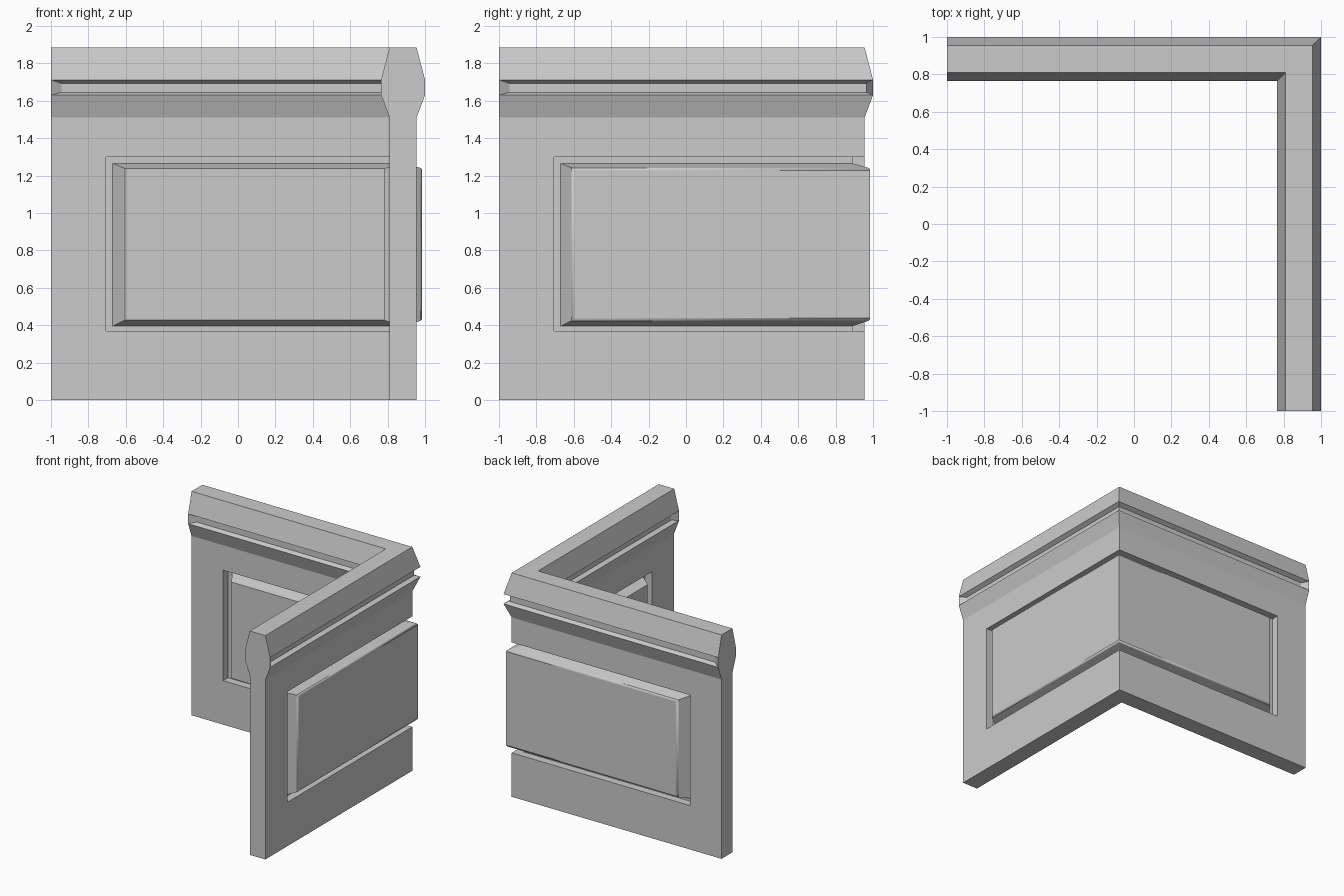
import bpy, bmesh

if "Cube" in bpy.data.objects:
    bpy.data.objects.remove(bpy.data.objects["Cube"])

MID = 0.8825                    # centre line of the wall thickness
WALL, CAP, GROOVE = 0.0725, 0.1175, 0.0825
WEB, PANEL = 0.0075, 0.1025     # half thickness of recess floor and raised panel


def half_section(mid_h, edge_h, bottom, top, groove):
    """Half thickness and height pairs, from the floor to the top of the cap."""
    low, high = bottom, top
    pts = [(WALL, 0), (WALL, 0.37), (edge_h, 0.37), (edge_h, 0.395),
           (mid_h, low), (mid_h, high),
           (edge_h, 1.265), (edge_h, 1.30), (WALL, 1.30), (WALL, 1.51)]
    if groove:
        pts += [(CAP, 1.63), (GROOVE, 1.645), (GROOVE, 1.693), (CAP, 1.712)]
    else:
        pts += [(CAP, 1.63), (CAP, 1.63), (CAP, 1.712), (CAP, 1.712)]
    return pts + [(WALL, 1.885)]


plain_end = half_section(WALL, WALL, 0.425, 1.24, False)
plain = half_section(WALL, WALL, 0.425, 1.24, True)
recess = half_section(WEB, WEB, 0.425, 1.24, True)
panel_edge = half_section(WEB, WEB, 0.395, 1.265, True)
panel_top = half_section(PANEL, WEB, 0.427, 1.238, True)

# Stations along one wing, ending in the mitred corner (None)
stations = [(-1.0, plain_end), (-0.945, plain), (-0.705, plain),
            (-0.705, recess), (-0.67, panel_edge), (-0.605, panel_top)]


def ring(bm, section, place):
    outer = [(MID + h, z) for h, z in section]
    inner = [(MID - h, z) for h, z in reversed(section)]
    return [bm.verts.new((*place(u), z)) for u, z in outer + inner]


bm = bmesh.new()
rings = [ring(bm, s, lambda u, t=t: (t, u)) for t, s in stations]
rings.append(ring(bm, panel_top, lambda u: (u, u)))
rings += [ring(bm, s, lambda u, t=t: (u, t)) for t, s in reversed(stations)]

# Skin between neighbouring sections and close both ends
for a, b in zip(rings, rings[1:]):
    n = len(a)
    for i in range(n):
        j = (i + 1) % n
        bm.faces.new((a[i], a[j], b[j], b[i]))
bm.faces.new(rings[0])
bm.faces.new(rings[-1])
bmesh.ops.remove_doubles(bm, verts=bm.verts, dist=1e-4)
bmesh.ops.dissolve_degenerate(bm, edges=bm.edges, dist=1e-4)
bmesh.ops.recalc_face_normals(bm, faces=bm.faces)


# Softened rim of the outer raised panels
def on_outer_panel(v):
    return abs(max(v.co.x, v.co.y) - (MID + PANEL)) < 1e-4 and 0.4 < v.co.z < 1.26


def is_corner(e):
    return all(abs(v.co.x - v.co.y) < 1e-4 for v in e.verts)


rim = [e for e in bm.edges if all(on_outer_panel(v) for v in e.verts) and not is_corner(e)]
soft = bmesh.ops.bevel(bm, geom=rim, offset=0.012, offset_type='OFFSET',
                       segments=3, profile=0.5, affect='EDGES')
for f in soft['faces']:
    f.smooth = True

mesh = bpy.data.meshes.new("corner_wall_panel")
bm.to_mesh(mesh)
bm.free()
obj = bpy.data.objects.new("corner_wall_panel", mesh)
bpy.context.collection.objects.link(obj)
